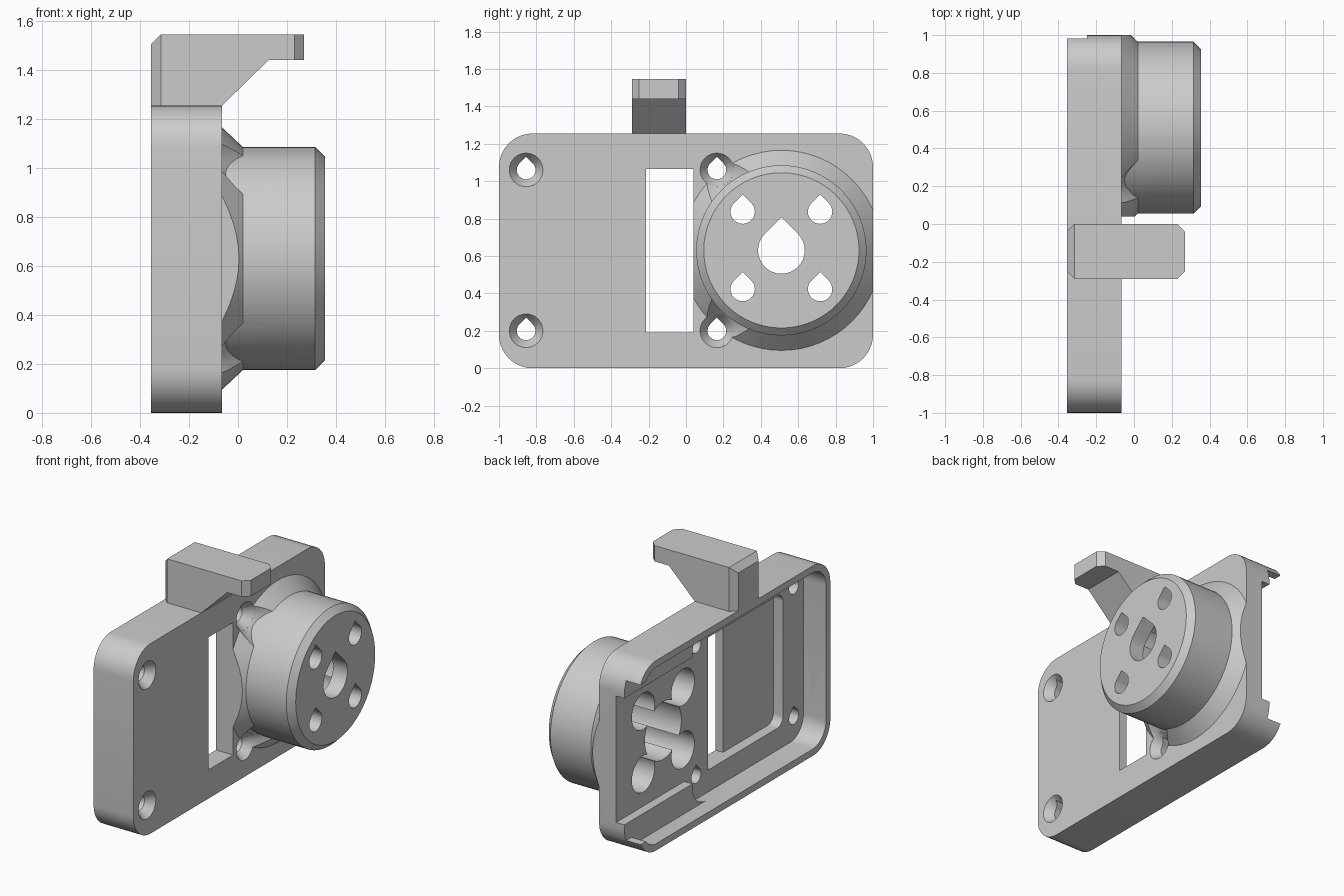
import bpy, bmesh, math

cube = bpy.data.objects.get("Cube")
if cube:
    bpy.data.objects.remove(cube, do_unlink=True)

grey = bpy.data.materials.new("light_grey_plastic")
grey.use_nodes = True
colour = (0.6, 0.6, 0.6, 1)
grey.diffuse_color = colour
grey.node_tree.nodes["Principled BSDF"].inputs["Base Color"].default_value = colour


# Profiles in the (y, z) plane
def circle(y, z, r, n=64):
    return [(y + r * math.cos(2 * math.pi * i / n), z + r * math.sin(2 * math.pi * i / n))
            for i in range(n)]


def teardrop(y, z, r, n=24):
    arc = [math.radians(135 + 270 * i / n) for i in range(n + 1)]
    return [(y + r * math.cos(a), z + r * math.sin(a)) for a in arc] + [(y, z + r * math.sqrt(2))]


def rect(y0, y1, z0, z1):
    return [(y0, z0), (y1, z0), (y1, z1), (y0, z1)]


def round_rect(y0, y1, z0, z1, r, n=10):
    pts = []
    corners = [(y1 - r, z1 - r), (y0 + r, z1 - r), (y0 + r, z0 + r), (y1 - r, z0 + r)]
    for k, (cy, cz) in enumerate(corners):
        for i in range(n + 1):
            a = math.pi / 2 * (k + i / n)
            pts.append((cy + r * math.cos(a), cz + r * math.sin(a)))
    return pts


# Solid through several profiles placed along x
def loft(name, *rings):
    bm = bmesh.new()
    loops = [[bm.verts.new((x, y, z)) for y, z in pts] for x, pts in rings]
    bm.faces.new(loops[0])
    bm.faces.new(loops[-1])
    for a, b in zip(loops, loops[1:]):
        for i in range(len(a)):
            j = (i + 1) % len(a)
            bm.faces.new((a[i], a[j], b[j], b[i]))
    bmesh.ops.recalc_face_normals(bm, faces=bm.faces)
    mesh = bpy.data.meshes.new(name)
    bm.to_mesh(mesh)
    bm.free()
    mesh.materials.append(grey)
    obj = bpy.data.objects.new(name, mesh)
    bpy.context.collection.objects.link(obj)
    return obj


def prism(x0, x1, pts, name="cutter"):
    return loft(name, (x0, pts), (x1, pts))


def combine(target, other, operation):
    mod = target.modifiers.new("combine", "BOOLEAN")
    mod.operation = operation
    mod.solver = "EXACT"
    mod.object = other
    graph = bpy.context.evaluated_depsgraph_get()
    mesh = bpy.data.meshes.new_from_object(target.evaluated_get(graph))
    target.modifiers.clear()
    target.data = mesh
    bpy.data.objects.remove(other, do_unlink=True)


BACK, FACE = -0.355, -0.065
BY, BZ = 0.51, 0.63
screws = [(y, z) for y in (-0.855, 0.165) for z in (0.2, 1.06)]
lobes = [(BY + dy, BZ + dz) for dy in (-0.207, 0.207) for dz in (-0.207, 0.207)]

# Plate
housing = prism(BACK, FACE, round_rect(-1, 1, 0, 1.255, 0.18), "housing")

# Conical flare, trimmed to the plate and relieved around the screws
flare = loft("flare", (-0.1, circle(BY, BZ, 0.535)), (FACE, circle(BY, BZ, 0.535)),
             (0.02, circle(BY, BZ, 0.455)))
combine(flare, prism(-1, 1, rect(0.04, 1, -1, 2)), "INTERSECT")
for y, z in screws[2:]:
    combine(flare, loft("relief", (-0.2, circle(y, z, 0.09)), (FACE, circle(y, z, 0.09)),
                        (0.03, circle(y, z, 0.18))), "DIFFERENCE")
combine(housing, flare, "UNION")

# Round boss with a chamfered front
combine(housing, loft("boss", (-0.1, circle(BY, BZ, 0.44)), (0.0, circle(BY, BZ, 0.455)),
                      (0.315, circle(BY, BZ, 0.455)), (0.355, circle(BY, BZ, 0.415))), "UNION")

# Hooked tab on the top edge
combine(housing, loft("tab",
                      (BACK, rect(-0.25, -0.04, 1.22, 1.505)),
                      (-0.315, rect(-0.29, 0, 1.22, 1.545)),
                      (-0.1, rect(-0.29, 0, 1.22, 1.545)),
                      (0.125, rect(-0.29, 0, 1.44, 1.545)),
                      (0.23, rect(-0.29, 0, 1.44, 1.545)),
                      (0.27, rect(-0.25, -0.04, 1.44, 1.545))), "UNION")

# Stepped cavity in the back, open at the far end
cuts = [prism(-0.5, -0.25, round_rect(-0.955, 0.955, 0.045, 1.21, 0.14)),
        prism(-0.5, -0.25, rect(0.8, 1.2, 0.1, 1.155)),
        prism(-0.5, -0.19, round_rect(-0.955, 0.29, 0.045, 1.21, 0.14)),
        prism(-0.5, -0.19, rect(0.2, 1.2, 0.21, 1.045)),
        prism(-0.5, -0.12, round_rect(-0.74, -0.1, 0.19, 1.065, 0.06))]
# Window slot
cuts.append(prism(-0.5, 0.0, rect(-0.215, 0.04, 0.19, 1.065)))
# Clover bore behind the boss and drop shaped holes through its face
cuts.append(prism(-0.5, 0.25, circle(BY, BZ, 0.19)))
cuts.append(prism(-0.5, 0.5, teardrop(BY, BZ, 0.125)))
for y, z in lobes:
    cuts.append(prism(-0.5, 0.25, circle(y, z, 0.12, 32)))
    cuts.append(prism(-0.5, 0.5, teardrop(y, z, 0.065)))
# Countersunk screw holes
for y, z in screws:
    cuts.append(prism(-0.5, -0.04, teardrop(y, z, 0.05)))
    cuts.append(loft("sink", (-0.12, circle(y, z, 0.05, 32)), (FACE, circle(y, z, 0.09, 32)),
                     (-0.05, circle(y, z, 0.09, 32))))
for cutter in cuts:
    combine(housing, cutter, "DIFFERENCE")

bpy.ops.object.select_all(action="DESELECT")
housing.select_set(True)
bpy.context.view_layer.objects.active = housing
bpy.ops.object.shade_smooth_by_angle(angle=math.radians(25))
